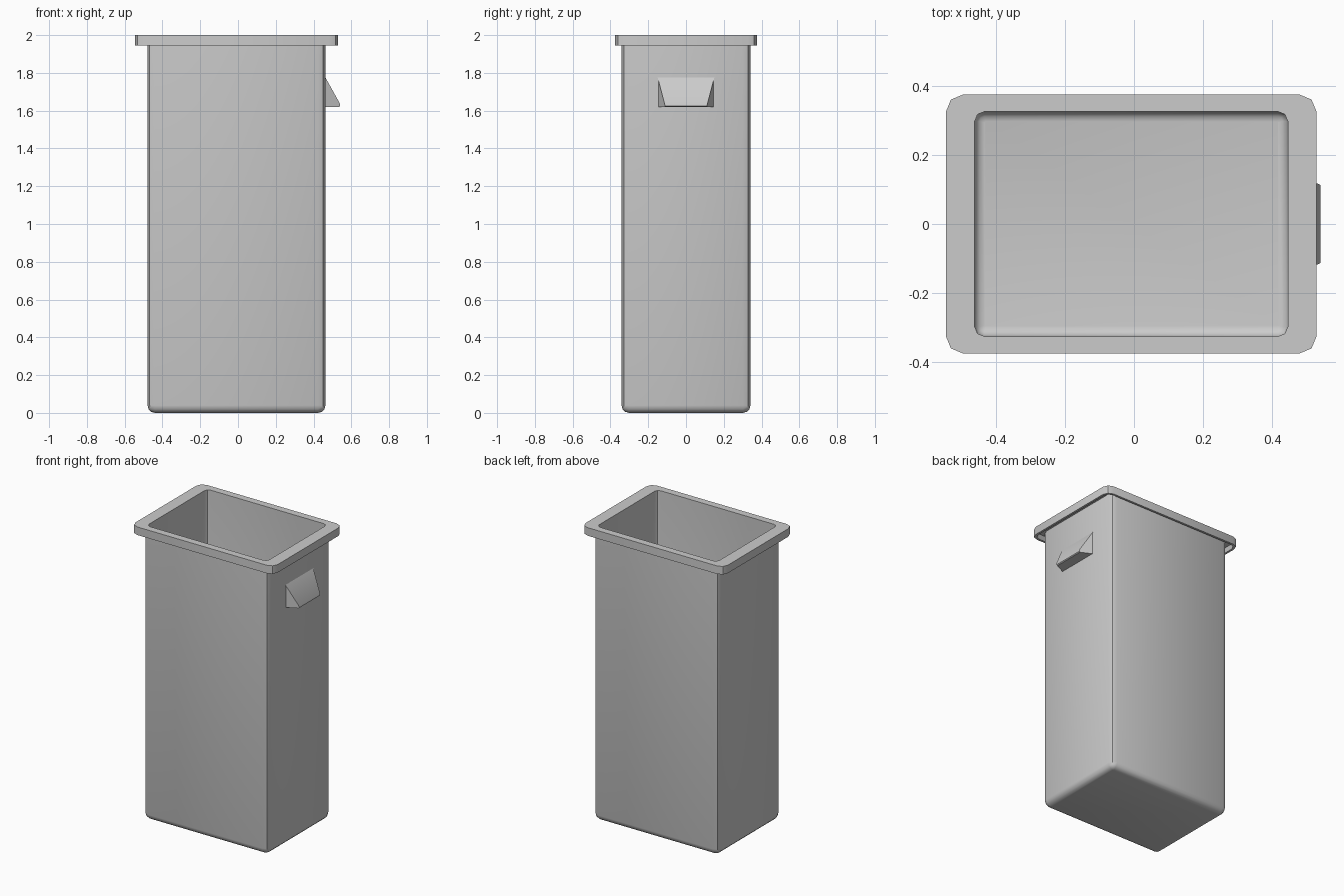
import bpy, bmesh, math

if "Cube" in bpy.data.objects:
    bpy.data.objects.remove(bpy.data.objects["Cube"])

CX = -0.008  # bin centre in x; the handle fills the rest of the width


def finish(name, bm):
    bmesh.ops.recalc_face_normals(bm, faces=bm.faces)
    mesh = bpy.data.meshes.new(name)
    bm.to_mesh(mesh)
    bm.free()
    obj = bpy.data.objects.new(name, mesh)
    bpy.context.collection.objects.link(obj)
    bpy.ops.object.select_all(action='DESELECT')
    obj.select_set(True)
    bpy.context.view_layer.objects.active = obj
    bpy.ops.object.shade_smooth_by_angle(angle=math.radians(35))
    return obj


def ring(bm, hx, hy, r, z, seg=2):
    """Rounded rectangle loop."""
    verts = []
    for k, (sx, sy) in enumerate([(1, 1), (-1, 1), (-1, -1), (1, -1)]):
        for i in range(seg + 1):
            a = math.radians(90 * k + 90 * i / seg)
            verts.append(bm.verts.new((CX + sx * (hx - r) + r * math.cos(a),
                                       sy * (hy - r) + r * math.sin(a), z)))
    return verts


def rounded_bottom(hx, hy, r, z0, seg=3):
    """Ring sizes for a rounded floor edge, from floor to wall."""
    out = []
    for i in range(seg + 1):
        a = math.pi / 2 * i / seg
        inset = r * (1 - math.sin(a))
        out.append((hx - inset, hy - inset, max(r - inset, 0.004),
                    z0 + r * (1 - math.cos(a))))
    return out


# Bin: outer wall, folded rim with hanging lip, inner wall and floor
sections = rounded_bottom(0.471, 0.341, 0.04, 0.0)
sections += [
    (0.471, 0.341, 0.04, 1.982),   # under the flange
    (0.522, 0.360, 0.04, 1.982),
    (0.522, 0.360, 0.04, 1.945),   # inside of lip
    (0.537, 0.375, 0.048, 1.945),  # lip bottom
    (0.537, 0.375, 0.048, 2.0),    # lip outside
    (0.454, 0.326, 0.028, 2.0),    # opening
]
sections += rounded_bottom(0.454, 0.326, 0.028, 0.02)[::-1]

bm = bmesh.new()
rings = [ring(bm, *s) for s in sections]
n = len(rings[0])
for a, b in zip(rings, rings[1:]):
    for i in range(n):
        j = (i + 1) % n
        bm.faces.new((a[i], a[j], b[j], b[i]))
bm.faces.new(rings[0])
bm.faces.new(rings[-1])
finish("bin_body", bm)

# Wedge handle: side profile (x, z, half width in y), mirrored across y
profile = [(0.455, 1.62, 0.15), (0.455, 1.775, 0.15), (0.463, 1.775, 0.15),
           (0.541, 1.635, 0.113), (0.541, 1.625, 0.111), (0.535, 1.62, 0.111)]
bm = bmesh.new()
left, right = ([bm.verts.new((x, s * y, z)) for x, z, y in profile]
               for s in (-1, 1))
m = len(profile)
for i in range(m):
    j = (i + 1) % m
    bm.faces.new((left[i], left[j], right[j], right[i]))
bm.faces.new(left)
bm.faces.new(right)
finish("handle", bm)
